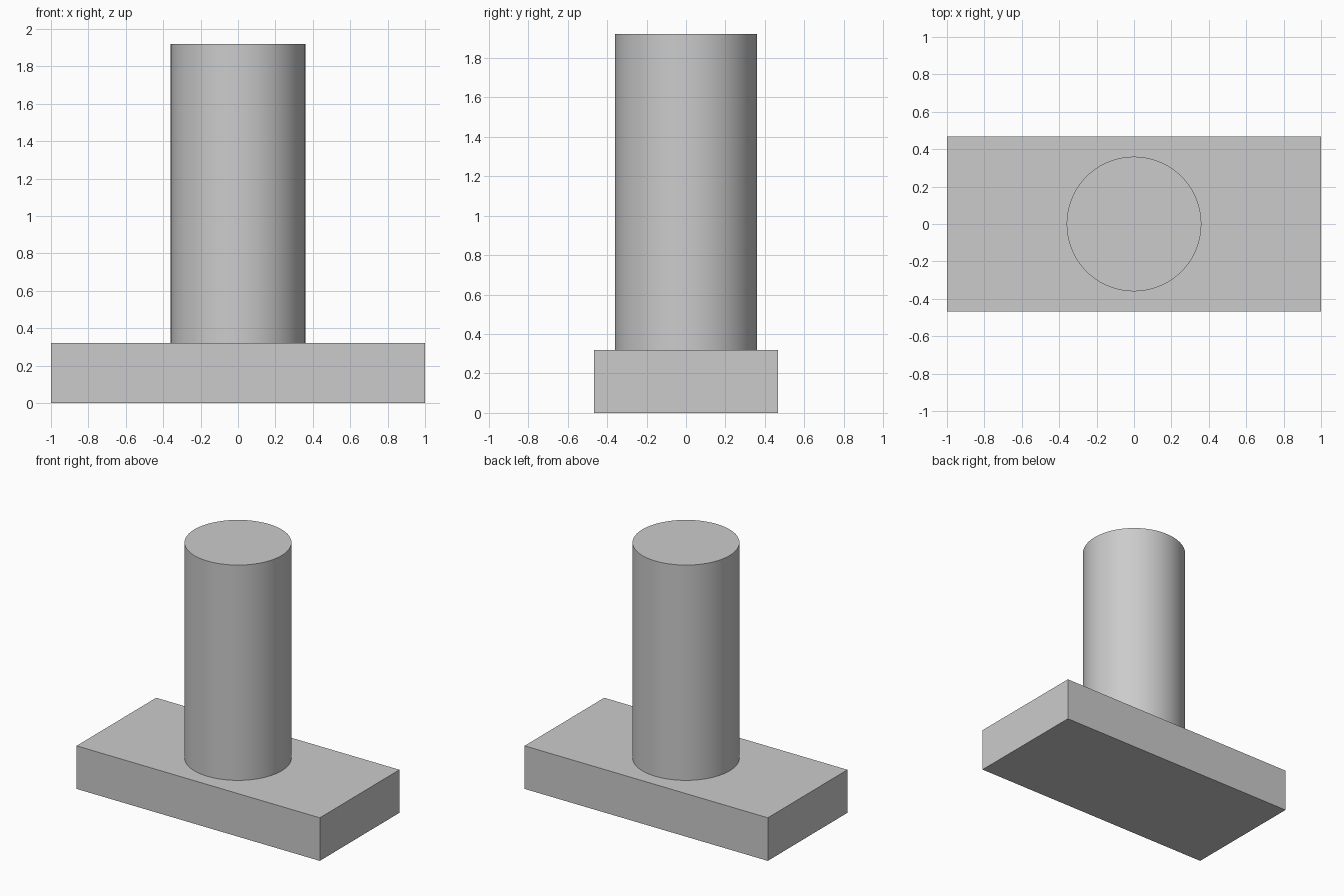
import bpy
import bmesh
import math
from mathutils import Matrix

if "Cube" in bpy.data.objects:
    bpy.data.objects.remove(bpy.data.objects["Cube"], do_unlink=True)

BASE_SIZE = (2.0, 0.935, 0.32)
POST_RADIUS = 0.36
TOP = 1.92

grey = bpy.data.materials.new("light_grey")
grey.use_nodes = True
color = (0.6, 0.6, 0.6, 1.0)
grey.diffuse_color = color
grey.node_tree.nodes["Principled BSDF"].inputs["Base Color"].default_value = color


def add_part(name, bm):
    mesh = bpy.data.meshes.new(name)
    bm.to_mesh(mesh)
    bm.free()
    mesh.materials.append(grey)
    obj = bpy.data.objects.new(name, mesh)
    bpy.context.collection.objects.link(obj)
    return obj


# Rectangular base slab
bm = bmesh.new()
bmesh.ops.create_cube(bm, size=1.0)
bmesh.ops.scale(bm, vec=BASE_SIZE, verts=bm.verts)
bmesh.ops.translate(bm, vec=(0, 0, BASE_SIZE[2] / 2), verts=bm.verts)
add_part("base_slab", bm)

# Round post standing on the slab, left open where it meets the slab
height = TOP - BASE_SIZE[2]
bm = bmesh.new()
bmesh.ops.create_cone(bm, cap_ends=True, segments=96, radius1=POST_RADIUS,
                      radius2=POST_RADIUS, depth=height,
                      matrix=Matrix.Translation((0, 0, BASE_SIZE[2] + height / 2)))
bm.normal_update()
bottom = [f for f in bm.faces if f.normal.z < -0.9]
bmesh.ops.delete(bm, geom=bottom, context="FACES_ONLY")
post = add_part("round_post", bm)

bpy.ops.object.select_all(action="DESELECT")
post.select_set(True)
bpy.context.view_layer.objects.active = post
bpy.ops.object.shade_smooth_by_angle(angle=math.radians(30))
